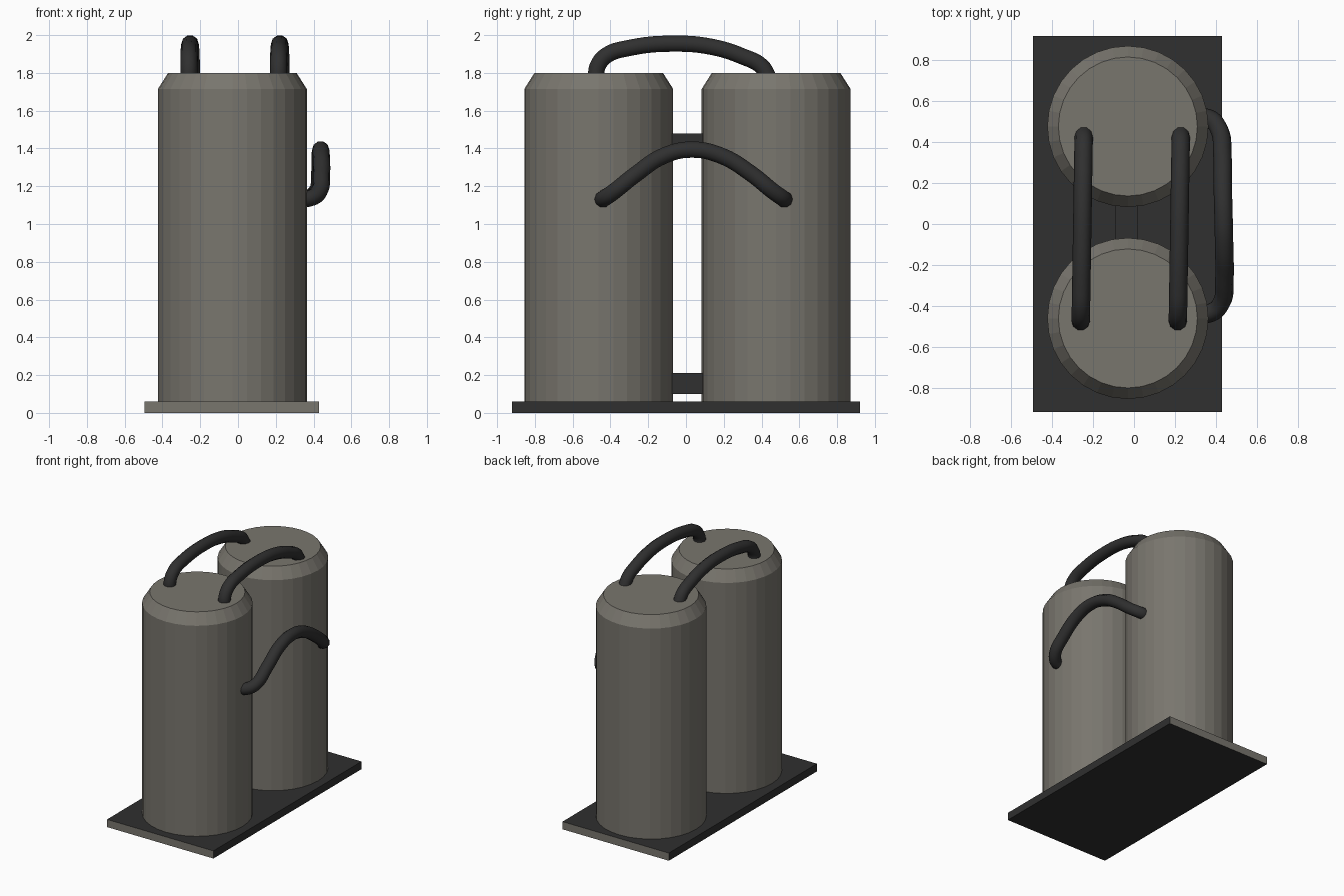
import bpy, bmesh, math
from mathutils import Vector

if "Cube" in bpy.data.objects:
    bpy.data.objects.remove(bpy.data.objects["Cube"])


def material(name, rgb):
    m = bpy.data.materials.new(name)
    m.diffuse_color = (*rgb, 1)
    m.use_nodes = True
    m.node_tree.nodes["Principled BSDF"].inputs["Base Color"].default_value = m.diffuse_color
    return m


grey = material("warm_grey", (0.19, 0.18, 0.155))
black = material("rubber_black", (0.029, 0.029, 0.029))


def add_object(name, bm, *mats):
    me = bpy.data.meshes.new(name)
    bmesh.ops.recalc_face_normals(bm, faces=bm.faces[:])
    bm.to_mesh(me)
    bm.free()
    for m in mats:
        me.materials.append(m)
    ob = bpy.data.objects.new(name, me)
    bpy.context.collection.objects.link(ob)
    return ob


def box(lo, hi):
    bm = bmesh.new()
    bmesh.ops.create_cube(bm, size=1)
    lo, hi = Vector(lo), Vector(hi)
    for v in bm.verts:
        v.co = [(lo[i] + hi[i]) / 2 + v.co[i] * (hi[i] - lo[i]) for i in range(3)]
    return bm


def tank(name, x, y, sides=32):
    # straight wall with a chamfered shoulder and flat lid
    bm = bmesh.new()
    rings = []
    for r, z in ((0.394, 0.06), (0.394, 1.715), (0.34, 1.8)):
        rings.append([bm.verts.new((x + r * math.cos(2 * math.pi * i / sides),
                                    y + r * math.sin(2 * math.pi * i / sides), z))
                      for i in range(sides)])
    for a, b in zip(rings, rings[1:]):
        for i in range(sides):
            j = (i + 1) % sides
            bm.faces.new((a[i], a[j], b[j], b[i]))
    bm.faces.new(rings[0])
    bm.faces.new(rings[-1])
    return add_object(name, bm, grey)


def hose(name, points, radius=0.045):
    # round tube swept along a smooth path
    cu = bpy.data.curves.new(name, 'CURVE')
    cu.dimensions = '3D'
    cu.bevel_depth = radius
    cu.bevel_resolution = 3
    cu.resolution_u = 6
    cu.use_fill_caps = True
    sp = cu.splines.new('BEZIER')
    sp.bezier_points.add(len(points) - 1)
    for bp, p in zip(sp.bezier_points, points):
        bp.co = p
        bp.handle_left_type = bp.handle_right_type = 'AUTO'
    cu.materials.append(black)
    ob = bpy.data.objects.new(name, cu)
    bpy.context.collection.objects.link(ob)
    bpy.context.view_layer.update()
    bpy.ops.object.select_all(action='DESELECT')
    ob.select_set(True)
    bpy.context.view_layer.objects.active = ob
    bpy.ops.object.convert(target='MESH')
    bpy.ops.object.shade_smooth_by_angle(angle=math.radians(50))


# base plate: black, with grey front and back edges
plate = add_object("base_plate", box((-0.495, -0.92, 0), (0.43, 0.92, 0.06)), black, grey)
for f in plate.data.polygons:
    f.material_index = 1 if abs(f.normal.y) > 0.9 else 0

# two tanks
tank("front_tank", -0.03, -0.462)
tank("back_tank", -0.03, 0.477)

# brackets joining the tanks
for name, z in (("lower_bracket", 0.1), ("upper_bracket", 1.37)):
    add_object(name, box((-0.09, -0.09, z), (0.02, 0.1, z + 0.11)), black)

# arched hoses between the lids
arch = [(-0.477, 1.77), (-0.468, 1.835), (-0.42, 1.893), (-0.30, 1.932), (-0.06, 1.955),
        (0.14, 1.937), (0.30, 1.887), (0.40, 1.835), (0.44, 1.77)]
for name, x in (("left_top_hose", -0.253), ("right_top_hose", 0.222)):
    hose(name, [(x + 0.016 * y, y, z) for y, z in arch])

# hose along the right side
hose("side_hose", [(0.31, -0.44, 1.13), (0.375, -0.435, 1.135), (0.425, -0.39, 1.165),
                   (0.442, -0.27, 1.26), (0.441, -0.12, 1.36), (0.438, 0.03, 1.394),
                   (0.434, 0.19, 1.36), (0.432, 0.34, 1.27), (0.415, 0.465, 1.17),
                   (0.37, 0.515, 1.135), (0.31, 0.52, 1.13)])
